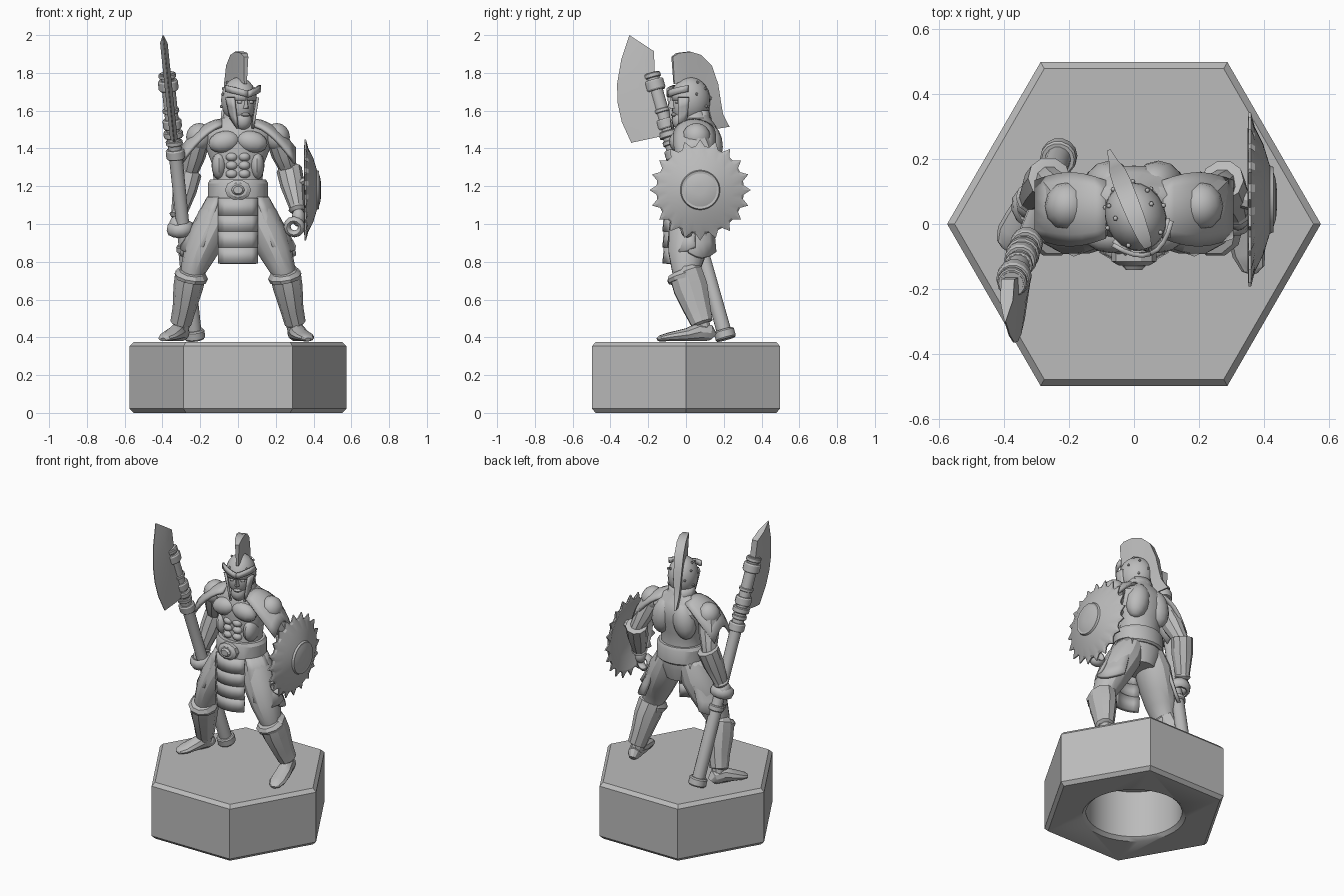
import bpy, bmesh
from math import sin, cos, pi, radians
from mathutils import Vector, Matrix

if "Cube" in bpy.data.objects:
    bpy.data.objects.remove(bpy.data.objects["Cube"])

stone = bpy.data.materials.new("stone_grey")
stone.diffuse_color = (0.5, 0.5, 0.5, 1)
stone.use_nodes = True
stone.node_tree.nodes["Principled BSDF"].inputs["Base Color"].default_value = stone.diffuse_color


def finish(name, bm, angle=28, matrix=None):
    bmesh.ops.recalc_face_normals(bm, faces=bm.faces)
    if matrix:
        bm.transform(matrix)
    me = bpy.data.meshes.new(name)
    bm.to_mesh(me)
    bm.free()
    me.shade_smooth()
    me.set_sharp_from_angle(angle=radians(angle))
    me.materials.append(stone)
    ob = bpy.data.objects.new(name, me)
    bpy.context.collection.objects.link(ob)
    return ob


def skin(name, rings, matrix=None, angle=28):
    """Quads between closed rings of points, capped at both ends."""
    bm = bmesh.new()
    vs = [[bm.verts.new(p) for p in r] for r in rings]
    n = len(vs[0])
    for a, b in zip(vs, vs[1:]):
        for i in range(n):
            bm.faces.new((a[i], a[(i + 1) % n], b[(i + 1) % n], b[i]))
    bm.faces.new(vs[0])
    bm.faces.new(vs[-1])
    return finish(name, bm, angle, matrix)


def circle(c, a, b, n, u=(1, 0, 0), v=(0, 1, 0)):
    c, u, v = Vector(c), Vector(u), Vector(v)
    return [c + u * a * cos(2 * pi * i / n) + v * b * sin(2 * pi * i / n) for i in range(n)]


def limb(name, pts, n=12, ref=(0, 1, 0), matrix=None):
    """Tube through (x, y, z, half width, half depth) stations."""
    ps = [Vector(p[:3]) for p in pts]
    rings = []
    for i, p in enumerate(pts):
        t = (ps[min(i + 1, len(ps) - 1)] - ps[max(i - 1, 0)]).normalized()
        side = t.cross(Vector(ref)).normalized()
        rings.append(circle(ps[i], p[3], p[4], n, side, side.cross(t)))
    return skin(name, rings, matrix)


def stack(name, pts, n=16, matrix=None):
    """Level elliptical rings given as (x, y, z, rx, ry)."""
    return skin(name, [circle(p[:3], p[3], p[4], n) for p in pts], matrix)


def ball(name, c, r, rot=0, matrix=None, seg=12):
    bm = bmesh.new()
    bmesh.ops.create_uvsphere(bm, u_segments=seg, v_segments=max(6, seg * 2 // 3), radius=1)
    m = Matrix.Translation(c) @ Matrix.Rotation(rot, 4, 'Y') @ Matrix.Diagonal((*r, 1))
    return finish(name, bm, 35, matrix @ m if matrix else m)


def sheet(name, f, nu, nv, thick, matrix=None):
    """Thin curved plate from a function of u, v in 0..1."""
    bm = bmesh.new()
    g = [[bm.verts.new(f(i / nu, j / nv)) for j in range(nv + 1)] for i in range(nu + 1)]
    for i in range(nu):
        for j in range(nv):
            bm.faces.new((g[i][j], g[i + 1][j], g[i + 1][j + 1], g[i][j + 1]))
    ob = finish(name, bm, 28, matrix)
    mod = ob.modifiers.new("thickness", 'SOLIDIFY')
    mod.thickness, mod.offset = thick, 0
    return ob


def torus(name, c, axis, major, minor, n=12, m=8):
    q = Vector(axis).to_track_quat('Z', 'Y').to_matrix().to_4x4()
    bm = bmesh.new()
    vs = [[bm.verts.new(((major + minor * cos(2 * pi * j / m)) * cos(2 * pi * i / n),
                         (major + minor * cos(2 * pi * j / m)) * sin(2 * pi * i / n),
                         1.5 * minor * sin(2 * pi * j / m))) for j in range(m)] for i in range(n)]
    for i in range(n):
        for j in range(m):
            k, l = (i + 1) % n, (j + 1) % m
            bm.faces.new((vs[i][j], vs[k][j], vs[k][l], vs[i][l]))
    return finish(name, bm, 50, Matrix.Translation(c) @ q)


# Hexagonal base with a round socket underneath
base = stack("base", [(0, 0, z, r, r) for z, r in ((0, .552), (.022, .575), (.353, .575), (.375, .552))], 6)
cutter = stack("socket_cutter", [(0, 0, z, r, r) for z, r in ((-.01, .325), (.02, .29), (.33, .29))], 32)
cutter.hide_render = True
cutter.hide_viewport = True
mod = base.modifiers.new("socket", 'BOOLEAN')
mod.operation, mod.object = 'DIFFERENCE', cutter

# Torso, belt and neck
stack("torso", [(0, .04, 1.0, .10, .10), (0, .04, 1.08, .145, .12), (0, .04, 1.15, .15, .125),
                (0, .045, 1.24, .13, .11), (0, .05, 1.32, .138, .11), (0, .055, 1.40, .17, .125),
                (0, .06, 1.47, .185, .12), (0, .06, 1.52, .15, .10), (0, .05, 1.56, .085, .08),
                (0, .035, 1.66, .058, .06)], 18)
stack("belt", [(0, .04, z, rx, ry) for z, rx, ry in
               ((1.12, .15, .13), (1.13, .16, .14), (1.215, .16, .14), (1.235, .148, .13))], 20)
for r, y, nm in ((.055, -.115, "buckle"), (.028, -.13, "buckle_boss")):
    skin(nm, [circle((0, y + d, 1.18), r * k * 1.25, r * k, 10, (1, 0, 0), (0, 0, 1))
              for d, k in ((.04, 1), (0, 1), (-.012, .7))])
for s in (-1, 1):
    ball("chest_muscle", (s * .072, -.035, 1.435), (.085, .055, .058), s * .2)
    ball("back_muscle", (s * .075, .125, 1.41), (.075, .07, .12), s * -.2)
    ball("neck_muscle", (s * .07, .07, 1.52), (.09, .06, .04), s * .35)
    for k, z in enumerate((1.265, 1.31, 1.355)):
        ball("belly_muscle", (s * .033, -.052, z), (.032, .028, .024))
    ball("flank_muscle", (s * .10, .0, 1.31), (.04, .07, .075))

# Loincloth of overlapping curved plates
for k in range(4):
    sheet("loincloth_plate", lambda u, v: (
        (u - .5) * .195, -.10 + .035 * (2 * u - 1) ** 2 - .008 * v, 1.135 - .085 * k - .09 * v + .0),
        6, 1, .035)

# Legs, greaves, feet and hip plates
for s, toe in ((1, (.37, -.15)), (-1, (-.395, -.075))):
    limb("trouser_leg", [(s * .07, .045, 1.14, .075, .10), (s * .115, .04, 1.03, .10, .12),
                         (s * .165, .02, .93, .098, .115), (s * .205, .005, .84, .085, .10),
                         (s * .24, 0, .75, .066, .075), (s * .25, .01, .68, .055, .06)], 14)
    limb("shin", [(s * .25, .01, .72, .06, .06), (s * .285, .06, .55, .05, .06),
                  (s * .305, .095, .41, .036, .04)], 10)
    limb("greave", [(s * .245, -.012, .745, .066, .075), (s * .25, 0, .735, .083, .092),
                    (s * .265, .025, .66, .078, .095), (s * .285, .06, .55, .062, .075),
                    (s * .303, .085, .475, .056, .06), (s * .304, .088, .468, .042, .045)], 10)
    limb("greave_rim", [(s * .243, -.02, .75, .07, .08), (s * .247, -.01, .725, .09, .096),
                        (s * .252, -.005, .70, .082, .09)], 10)
    a = Vector((s * .305, .095, 0))
    d = (Vector((*toe, 0)) - a)
    L = d.length
    d.normalize()
    limb("foot", [(*(a + d * t)[:2], .378 + h, w, h) for t, w, h in (
        (-.05, .022, .025), (-.03, .038, .045), (.03, .044, .05), (.09, .05, .036),
        (L * .75, .052, .024), (L * .95, .036, .016), (L, .015, .01))], 10, (0, 0, 1))

    def hip(u, v, a0, a1, drop):
        g = radians(a0 + (a1 - a0) * u)
        return (s * (.02 + (.135 + .145 * v) * cos(g)), .035 + (.12 + .035 * v) * sin(g),
                1.14 - drop * v - .03 * v * cos(pi * (u - .5)))
    sheet("hip_plate_front", lambda u, v: hip(u, v, -55, 5, .26), 4, 4, .02)
    sheet("hip_plate_back", lambda u, v: hip(u, v, -8, 50, .29), 4, 4, .02)

# Shoulder plates
for s in (-1, 1):
    sheet("shoulder_plate", lambda u, v: (
        s * (.085 + .215 * u), .045 + (v - .5) * (.17 + .05 * sin(pi * u)),
        1.55 - .15 * u ** 1.8 - (.03 + .05 * u) * (2 * v - 1) ** 2), 6, 6, .018)

# Arms
for s, elbow, wrist in ((-1, (-.265, .135, 1.25), (-.315, .08, 1.045)), (1, (.275, .125, 1.27), (.315, .04, 1.08))):
    sh, e, w = Vector((s * .205, .055, 1.46)), Vector(elbow), Vector(wrist)
    ball("shoulder", sh, (.07, .075, .075))
    limb("upper_arm", [(*sh, .06, .065), (*sh.lerp(e, .45), .062, .066), (*sh.lerp(e, .8), .05, .052),
                       (*e, .045, .047), (*e.lerp(w, .3), .05, .05)], 10)
    limb("bracer", [(*e.lerp(w, -.12), .05, .05), (*e.lerp(w, -.1), .068, .068), (*e.lerp(w, .35), .064, .066),
                    (*e.lerp(w, .95), .042, .046), (*e.lerp(w, 1), .05, .05), (*e.lerp(w, 1.08), .035, .035)], 10)

# Hands
ax = Vector((-.145, -.39, 1.39)).normalized()
ball("right_palm", (-.325, .065, .99), (.04, .05, .055))
torus("right_fingers", (-.305, .055, .975), ax, .05, .024)
ball("left_palm", (.32, .02, 1.035), (.035, .04, .05))
torus("left_fingers", (.298, .0, .985), (.1, 1, .2), .038, .019)

# Polearm shaft and its bands
def at(z):
    t = (z - .40) / 1.39
    return Vector((-.23 - .145 * t, .21 - .39 * t, z))

limb("polearm_shaft", [(*at(z), r, r) for z, r in ((.40, .04), (.88, .038), (.9, .034), (1.36, .036), (1.80, .036))], 14)
for z, h, r in ((.415, .05, .056), (.87, .035, .047), (1.37, .05, .05), (1.43, .025, .045), (1.475, .035, .052),
                (1.53, .05, .05), (1.60, .02, .044), (1.735, .055, .053), (1.785, .025, .046)):
    limb("polearm_band", [(*at(z + h * k), r * q, r * q) for k, q in ((-.5, .9), (-.35, 1), (.35, 1), (.5, .9))], 14)

# Polearm blade: thick spine, thin edge
def blade_pt(y, z, dx):
    return Vector((at(z).x + dx, y, z))

skin("polearm_blade", [[blade_pt(sy, sz, -.02), blade_pt(sy, sz, .02), blade_pt(.5 * (sy + ey), .5 * (sz + ez), .02),
                        blade_pt(ey, ez, .002), blade_pt(ey, ez, -.002),
                        blade_pt(.5 * (sy + ey), .5 * (sz + ez), -.02)]
                       for sy, sz, ey, ez in ((-.17, 1.915, -.30, 2.0), (-.165, 1.80, -.343, 1.87),
                                              (-.15, 1.72, -.365, 1.74), (-.13, 1.63, -.362, 1.64),
                                              (-.11, 1.55, -.34, 1.54), (-.08, 1.475, -.29, 1.43))])

# Toothed round shield
def shield_ring(x, r, tooth):
    return [(x, .075 + (r + (tooth if i % 3 == 0 else 0)) * sin(2 * pi * i / 60),
             1.18 + (r + (tooth if i % 3 == 0 else 0)) * cos(2 * pi * i / 60)) for i in range(60)]

skin("shield", [shield_ring(*p) for p in (
    (.395, .05, 0), (.385, .14, 0), (.35, .22, 0), (.352, .23, .038), (.36, .232, .036), (.372, .222, 0),
    (.398, .17, 0), (.418, .105, 0), (.43, .10, 0), (.428, .088, 0), (.437, .06, 0), (.44, .025, 0))], None, 20)
limb("shield_strap", [(.40, .06, 1.25, .02, .03), (.33, .08, 1.22, .02, .03)], 8)

# Head, turned slightly to its left
H = Matrix.Translation((.008, .015, 1.65)) @ Matrix.Rotation(radians(22), 4, 'Z')
ball("face", (0, -.012, -.02), (.072, .085, .105), matrix=H)
ball("jaw", (0, -.045, -.10), (.048, .05, .055), matrix=H)
skin("nose", [[(-.008, -.085, .03), (.008, -.085, .03), (0, -.098, .03)],
              [(-.018, -.085, -.04), (.018, -.085, -.04), (0, -.122, -.035)]], H)
ball("mouth", (0, -.085, -.072), (.026, .014, .011), matrix=H, seg=8)
bm = bmesh.new()
bmesh.ops.create_uvsphere(bm, u_segments=20, v_segments=14, radius=1)
bm.transform(Matrix.Translation((0, .008, .005)) @ Matrix.Diagonal((.093, .108, .122, 1)))
gone = [f for f in bm.faces if f.calc_center_median().z < -.09
        or (f.calc_center_median().y < -.045 and f.calc_center_median().z < .015)]
bmesh.ops.delete(bm, geom=gone, context='FACES')
helmet = finish("helmet", bm, 35, H)
mod = helmet.modifiers.new("thickness", 'SOLIDIFY')
mod.thickness = .012
for s in (-1, 1):
    sheet("cheek_guard", lambda u, v: (s * (.09 - .022 * u - .025 * v), -.035 - (.055 - .01 * v) * u,
                                       .02 - (.11 + .055 * u) * v), 3, 3, .014, H)
    sheet("helmet_brow", lambda u, v: (s * .098 * u, -.115 + .07 * u * u, .02 + .035 * v + .03 * u), 4, 1, .014, H)
    ball("eye", (s * .032, -.082, -.005), (.016, .01, .009), matrix=H, seg=8)
    for az, el in ((-50, 30), (0, 15), (40, 30), (70, 5), (15, 50), (35, -15)):
        g, e = radians(az), radians(el)
        ball("stud", (s * .096 * cos(g) * cos(e), .008 + .111 * sin(g) * cos(e), .005 + .125 * sin(e)),
             (.008, .008, .008), matrix=H, seg=6)
sheet("neck_guard", lambda u, v: (.085 * sin((u - .5) * 2.4), .01 + (.09 + .02 * v) * cos((u - .5) * 2.4),
                                  -.05 - .075 * v), 6, 2, .014, H)

# Helmet crest: inner and outer edge with a swelling thickness
skin("crest", [[(-w * .6, iy, iz), (w * .6, iy, iz), (w, oy, oz), (-w, oy, oz)] for iy, iz, oy, oz, w in (
    (-.085, .09, -.095, .235, .012), (-.06, .10, -.065, .255, .02), (0, .115, 0, .262, .026),
    (.05, .10, .06, .245, .028), (.09, .06, .12, .19, .028), (.11, .0, .158, .09, .025),
    (.115, -.06, .175, .0, .02), (.13, -.11, .19, -.07, .014), (.15, -.148, .23, -.135, .006))], H)
